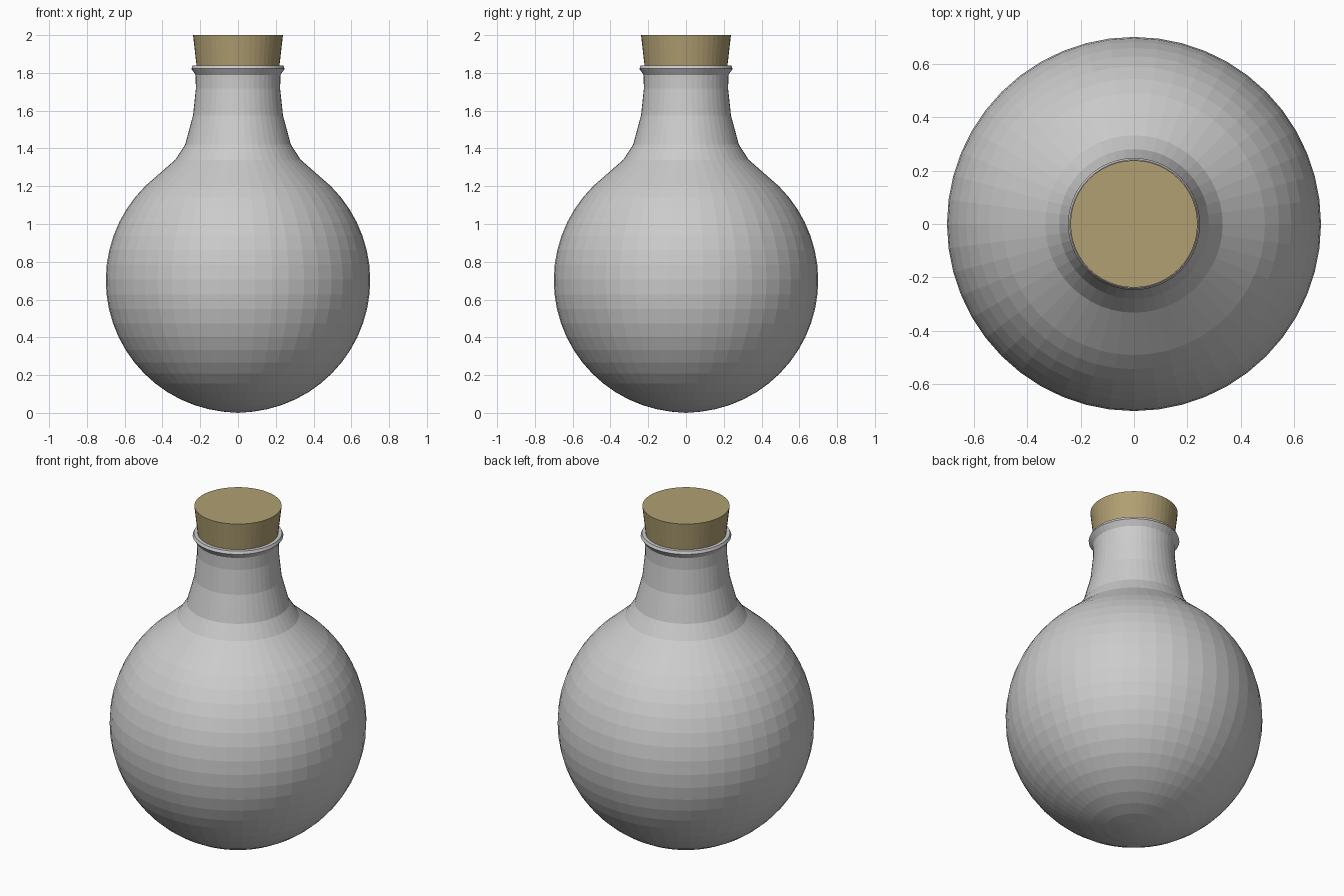
import bpy, bmesh
from math import sin, cos, pi, radians

if "Cube" in bpy.data.objects:
    bpy.data.objects.remove(bpy.data.objects["Cube"])

SIDES = 48


def lathe(name, profile):
    """Revolve (radius, z) points around z; a radius of 0 becomes a pole."""
    bm = bmesh.new()
    rings = []
    for r, z in profile:
        if r < 1e-5:
            rings.append([bm.verts.new((0, 0, z))] * SIDES)
        else:
            rings.append([bm.verts.new((r * cos(2 * pi * i / SIDES),
                                        r * sin(2 * pi * i / SIDES), z))
                          for i in range(SIDES)])
    for a, b in zip(rings, rings[1:]):
        for i in range(SIDES):
            j = (i + 1) % SIDES
            corners = list(dict.fromkeys((a[i], a[j], b[j], b[i])))
            bm.faces.new(corners)
    mesh = bpy.data.meshes.new(name)
    bm.to_mesh(mesh)
    bm.free()
    obj = bpy.data.objects.new(name, mesh)
    bpy.context.collection.objects.link(obj)
    return obj


# Flask: round body, flared neck and lip
STEPS = 22
angles = [radians(-90 + 142 * i / STEPS) for i in range(STEPS + 1)]
body = [(0.7 * cos(a), 0.702 + 0.7 * sin(a)) for a in angles]
body[0] = (0, 0)
neck = [(0.332, 1.34), (0.28, 1.42), (0.238, 1.575), (0.223, 1.717),
        (0.225, 1.79), (0.247, 1.822), (0.24, 1.838), (0.215, 1.838)]
lathe("flask", body + neck)

# Cork: tapered stopper pushed into the neck
cork = lathe("cork", [(0, 1.72), (0.206, 1.72), (0.238, 2.0), (0, 2.0)])
mat = bpy.data.materials.new("cork_brown")
mat.diffuse_color = (0.44, 0.35, 0.17, 1)
mat.use_nodes = True
mat.node_tree.nodes["Principled BSDF"].inputs["Base Color"].default_value = mat.diffuse_color
cork.data.materials.append(mat)
